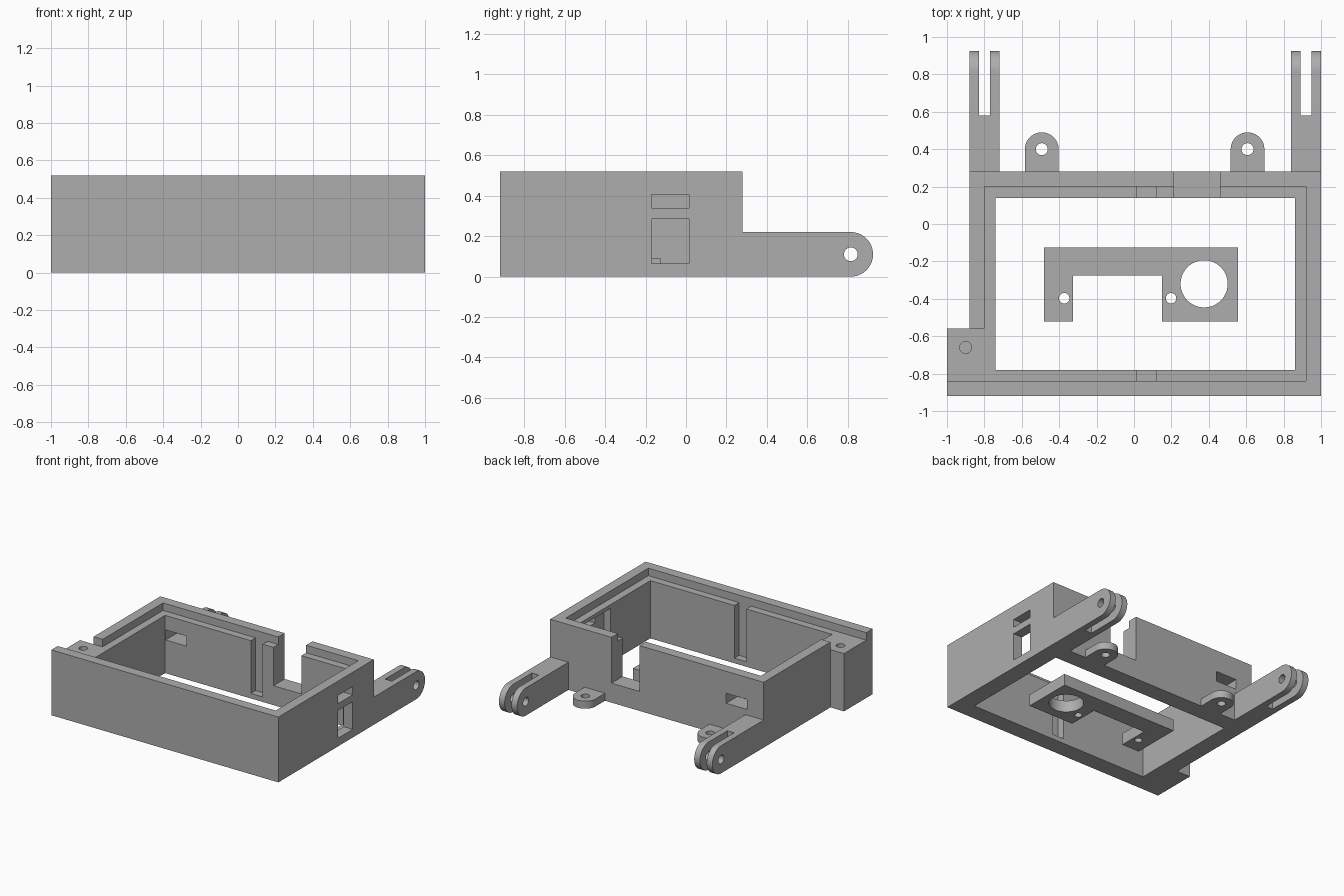
import bpy
import bmesh
from math import pi, cos, sin
from mathutils import Matrix

if "Cube" in bpy.data.objects:
    bpy.data.objects.remove(bpy.data.objects["Cube"], do_unlink=True)

grey = bpy.data.materials.new("matte grey")
grey.use_nodes = True
grey.diffuse_color = (0.42, 0.42, 0.42, 1)
grey.node_tree.nodes["Principled BSDF"].inputs["Base Color"].default_value = grey.diffuse_color


def prism(name, points, low, high, along_x=False):
    """Extrude an outline: (x, y) upwards, or (y, z) along x."""
    bm = bmesh.new()
    place = (lambda a, b: (low, a, b)) if along_x else (lambda a, b: (a, b, low))
    face = bm.faces.new([bm.verts.new(place(a, b)) for a, b in points])
    new = bmesh.ops.extrude_face_region(bm, geom=[face])["geom"]
    shift = (high - low, 0, 0) if along_x else (0, 0, high - low)
    bmesh.ops.translate(bm, vec=shift, verts=[v for v in new if isinstance(v, bmesh.types.BMVert)])
    bmesh.ops.recalc_face_normals(bm, faces=bm.faces)
    mesh = bpy.data.meshes.new(name)
    bm.to_mesh(mesh)
    bm.free()
    mesh.materials.append(grey)
    ob = bpy.data.objects.new(name, mesh)
    bpy.context.collection.objects.link(ob)
    return ob


def box(name, x0, x1, y0, y1, z0, z1):
    return prism(name, [(x0, y0), (x1, y0), (x1, y1), (x0, y1)], z0, z1)


def arc(cx, cy, r, start=0, sweep=2 * pi, n=48):
    steps = n if sweep >= 2 * pi else n + 1
    return [(cx + r * cos(start + sweep * i / n), cy + r * sin(start + sweep * i / n))
            for i in range(steps)]


def cut(ob, *cutters):
    """Subtract each cutter and discard it."""
    bpy.ops.object.select_all(action="DESELECT")
    bpy.context.view_layer.objects.active = ob
    ob.select_set(True)
    for cutter in cutters:
        mod = ob.modifiers.new("cut", "BOOLEAN")
        mod.operation, mod.solver, mod.object = "DIFFERENCE", "EXACT", cutter
        bpy.ops.object.modifier_apply(modifier=mod.name)
        bpy.data.objects.remove(cutter, do_unlink=True)
    bpy.ops.object.shade_smooth_by_angle(angle=pi / 6)


# Case walls with the projecting corner block
case = prism("case_walls", [(-1, -0.92), (1, -0.92), (1, 0.28), (-0.88, 0.28),
                            (-0.88, -0.56), (-1, -0.56)], 0, 0.52)
cut(case,
    box("opening", -0.74, 0.86, -0.78, 0.14, -0.1, 0.7),
    box("lid_rebate", -0.8, 0.92, -0.84, 0.2, 0.46, 0.7),
    box("corner_rebate", -1.1, -0.79, -0.84, -0.56, 0.46, 0.7),
    prism("screw_hole", arc(-0.9, -0.66, 0.032), 0.2, 0.6),
    # Board grooves in the front and back walls
    box("front_groove", 0.015, 0.12, -0.84, -0.7, 0.04, 0.6),
    box("back_groove", 0.015, 0.12, 0.1, 0.2, 0.04, 0.6),
    # Notch and window in the back wall
    box("back_notch", 0.215, 0.46, 0.1, 0.4, 0.155, 0.7),
    box("back_window", -0.735, -0.55, 0.1, 0.4, 0.265, 0.345),
    # Connector recess and ports in the side wall
    box("side_recess", 0.8, 0.92, -0.28, 0.09, 0.04, 0.43),
    box("large_port", 0.8, 1.1, -0.17, 0.015, 0.065, 0.285),
    box("small_port", 0.8, 1.1, -0.17, 0.015, 0.34, 0.405))

# Forked hinge arms and mounting lugs, one set per side
for side, arm_x, lug_x in (("right", -0.88, -0.493), ("left", 0.84, 0.607)):
    outline = [(0.28, 0.22), (0.28, 0)] + arc(0.815, 0.11, 0.11, -pi / 2, pi)
    arm = prism(side + "_hinge_arm", outline, arm_x, arm_x + 0.16, True)
    cut(arm,
        box("slit", arm_x + 0.05, arm_x + 0.11, 0.58, 1.1, -0.1, 0.4),
        prism("pin_hole", arc(0.815, 0.11, 0.034), arm_x - 0.1, arm_x + 0.3, True))

    outline = [(lug_x - 0.09, 0.28), (lug_x + 0.09, 0.28)] + arc(lug_x, 0.4, 0.09, 0, pi)
    lug = prism(side + "_mounting_lug", outline, 0, 0.06)
    cut(lug, prism("lug_hole", arc(lug_x, 0.4, 0.032), -0.1, 0.2))

# Loose bracket plate in the middle of the case
plate = prism("bracket_plate", [(-0.48, -0.52), (-0.325, -0.52), (-0.325, -0.275), (0.15, -0.275),
                                (0.15, -0.52), (0.555, -0.52), (0.555, -0.125), (-0.48, -0.125)], 0, 0.093)
cut(plate, *[prism("plate_hole", arc(x, y, r), -0.1, 0.3)
             for x, y, r in ((0.375, -0.32, 0.126), (-0.373, -0.397, 0.028), (0.198, -0.397, 0.028))])
